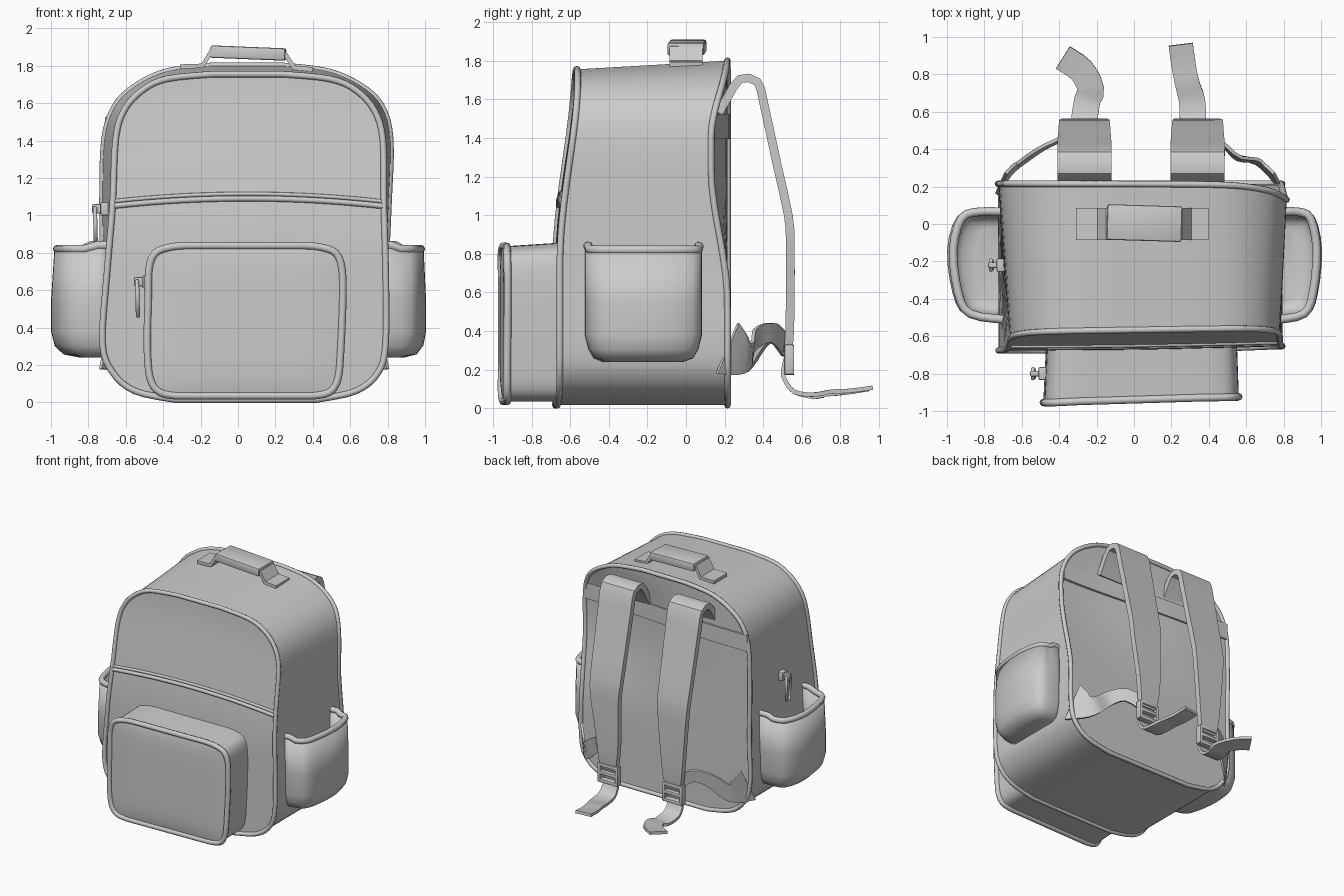
import bpy, bmesh, math
from mathutils import Vector

if "Cube" in bpy.data.objects:
    bpy.data.objects.remove(bpy.data.objects["Cube"])


def smooth(pts, n=4):
    """Catmull-Rom resampling of tuples of any dimension."""
    p = [pts[0]] + list(pts) + [pts[-1]]
    out = []
    for i in range(1, len(p) - 2):
        for k in range(n):
            t = k / n
            out.append(tuple(0.5 * (2 * b + (c - a) * t + (2 * a - 5 * b + 4 * c - d) * t * t
                                    + (3 * b - a - 3 * c + d) * t ** 3)
                             for a, b, c, d in zip(p[i - 1], p[i], p[i + 1], p[i + 2])))
    return out + [tuple(pts[-1])]


def finish(name, bm, angle=35):
    bmesh.ops.recalc_face_normals(bm, faces=bm.faces)
    me = bpy.data.meshes.new(name)
    bm.to_mesh(me)
    bm.free()
    ob = bpy.data.objects.new(name, me)
    bpy.context.collection.objects.link(ob)
    bpy.ops.object.select_all(action='DESELECT')
    ob.select_set(True)
    bpy.context.view_layer.objects.active = ob
    bpy.ops.object.shade_smooth_by_angle(angle=math.radians(angle))
    return ob


def tube(name, pts, r, cyclic=False):
    cu = bpy.data.curves.new(name, 'CURVE')
    cu.dimensions = '3D'
    cu.bevel_depth, cu.bevel_resolution, cu.use_fill_caps = r, 2, True
    sp = cu.splines.new('POLY')
    sp.points.add(len(pts) - 1)
    for q, p in zip(sp.points, pts):
        q.co = (*p, 1)
    sp.use_cyclic_u = cyclic
    ob = bpy.data.objects.new(name, cu)
    bpy.context.collection.objects.link(ob)
    return ob


def box(name, lo, hi, bevel=0.01):
    bm = bmesh.new()
    bmesh.ops.create_cube(bm, size=1)
    for v in bm.verts:
        v.co = [(a + b) / 2 + c * (b - a) for a, b, c in zip(lo, hi, v.co)]
    bmesh.ops.bevel(bm, geom=bm.edges[:], offset=bevel, segments=2, affect='EDGES', profile=0.5)
    return finish(name, bm)


def ribbon(name, pts, wdir, thick, n=4):
    """Flat strap along points (x, y, z, width)."""
    pts = smooth(pts, n) if n > 1 else pts
    cs = [Vector(p[:3]) for p in pts]
    bm = bmesh.new()
    rings = []
    for i, c in enumerate(cs):
        t = (cs[min(i + 1, len(cs) - 1)] - cs[max(i - 1, 0)]).normalized()
        w = Vector(wdir)
        w = (w - t * w.dot(t)).normalized()
        nn = t.cross(w) * thick / 2
        w = w * pts[i][3] / 2
        rings.append([bm.verts.new(c + o) for o in (w + nn, nn - w, -w - nn, w - nn)])
    for a, b in zip(rings, rings[1:]):
        for k in range(4):
            bm.faces.new((a[k], a[(k + 1) % 4], b[(k + 1) % 4], b[k]))
    bm.faces.new(rings[0])
    bm.faces.new(rings[-1])
    return finish(name, bm)


def panel_loft(name, front, back, yf, yb, cols=12, n=4):
    """Two panels from rows (x_left, x_right, z), joined round their edge."""
    bm = bmesh.new()
    edges = []
    for rows, fy in ((front, yf), (back, yb)):
        g = []
        for xl, xr, z in smooth(rows, n):
            xs = [xl + (xr - xl) * k / cols for k in range(cols + 1)]
            g.append([bm.verts.new((x, fy(x, z), z)) for x in xs])
        for a, b in zip(g, g[1:]):
            for k in range(cols):
                bm.faces.new((a[k], a[k + 1], b[k + 1], b[k]))
        edges.append(g[0] + [r[-1] for r in g[1:]] + g[-1][-2::-1] + [r[0] for r in g[-2:0:-1]])
    f, b = edges
    for i in range(len(f)):
        j = (i + 1) % len(f)
        bm.faces.new((f[i], f[j], b[j], b[i]))
    rims = [[v.co.copy() for v in e] for e in edges]
    finish(name, bm)
    return rims


# Main bag
def step(a, b, x):
    t = max(0, min(1, (x - a) / (b - a)))
    return t * t * (3 - 2 * t)


def front_y(x, z):
    bulge = 0.02 * max(0, 1 - ((x - 0.05) / 0.7) ** 2)
    return -0.665 + 0.1 * step(0.75, 1.8, z) + 0.015 * x - bulge * step(1.9, 1.2, z) * 0.5


def back_y(x, z):
    dip = 0.085 * step(0.55, 1.25, z) * step(1.85, 1.4, z)
    return 0.215 - dip * step(-0.5, 0.8, x)


lower = [(-0.34, 0.42, 0.015), (-0.55, 0.63, 0.06), (-0.67, 0.75, 0.16), (-0.725, 0.79, 0.32)]
front = lower + [(-0.70, 0.79, 0.7), (-0.67, 0.78, 1.06), (-0.655, 0.775, 1.4), (-0.61, 0.73, 1.56),
                 (-0.51, 0.63, 1.67), (-0.38, 0.49, 1.73), (-0.14, 0.24, 1.755)]
back = lower + [(-0.72, 0.79, 0.7), (-0.725, 0.805, 1.06), (-0.715, 0.815, 1.4), (-0.66, 0.77, 1.58),
                (-0.55, 0.66, 1.69), (-0.38, 0.48, 1.77), (-0.14, 0.24, 1.80)]
for nm, rim in zip(("front_piping", "back_piping"), panel_loft("bag_body", front, back, front_y, back_y)):
    tube(nm, rim, 0.017, True)

# Seam across the front
seam = [(x, 1.05 + 0.04 * (1 - ((x - 0.05) / 0.72) ** 2)) for x in [-0.66 + 1.435 * k / 16 for k in range(17)]]
tube("front_seam", [(x, front_y(x, z) - 0.004, z) for x, z in seam], 0.015)
tube("front_flap_edge", [(x, front_y(x, z + 0.025) - 0.002, z + 0.025) for x, z in seam], 0.011)


# Front pocket
def pocket_y(x, z):
    px, pz = abs((x - 0.04) / 0.54), abs((z - 0.44) / 0.41)
    return -0.935 + 0.03 * (x - 0.04) - 0.022 * max(0, 1 - px ** 6) * max(0, 1 - pz ** 6)


pf = [(-0.33, 0.40, 0.035), (-0.42, 0.49, 0.055), (-0.47, 0.535, 0.13), (-0.485, 0.55, 0.3), (-0.48, 0.56, 0.55),
      (-0.475, 0.555, 0.72), (-0.44, 0.52, 0.8), (-0.36, 0.44, 0.83), (-0.28, 0.35, 0.838)]
pb = [(a + 0.015, b - 0.01, z + 0.02 * step(0.4, 0.84, z)) for a, b, z in pf]
rim = panel_loft("front_pocket", pf, pb, pocket_y, lambda x, z: -0.64)[0]
tube("front_pocket_piping", rim, 0.02, True)

# Open side pockets
plan = smooth([(0, .065), (.14, .065), (.24, .03), (.29, -.14), (.26, -.37), (.19, -.48), (0, -.51)], 3)
levels = [(.255, .5, .72), (.27, .78, .86), (.31, .92, .94), (.38, .98, 1), (.55, .98, 1), (.84, .92, 1)]
for nm, bx, s in (("left", -0.70, -1), ("right", 0.78, 0.74)):
    bm = bmesh.new()
    rings = []
    for z, d, ys in levels:
        rings.append([bm.verts.new((bx + s * px * d, -0.22 + (py + 0.22) * ys, z - 0.02 * (z > .8) * (px > .1)))
                      for px, py in plan])
    for a, b in zip(rings, rings[1:]):
        for k in range(len(plan) - 1):
            bm.faces.new((a[k], a[k + 1], b[k + 1], b[k]))
    bm.faces.new(rings[0])
    rim = [v.co.copy() for v in rings[-1]]
    ob = finish(nm + "_side_pocket", bm, 50)
    m = ob.modifiers.new("thickness", 'SOLIDIFY')
    m.thickness, m.offset = 0.03, 0
    tube(nm + "_side_pocket_rim", rim, 0.023)

# Top handle
ribbon("handle_strap", [(-.31, 0, 1.795, .17), (-.19, 0, 1.80, .17), (-.14, 0, 1.88, .17), (-.10, 0, 1.885, .17),
                        (.22, 0, 1.87, .17), (.25, 0, 1.865, .17), (.30, 0, 1.79, .17), (.40, 0, 1.78, .17)],
       (0, 1, 0), 0.025, 1)
grip = box("handle_grip", (-.2, -.095, -.033), (.2, .095, .033))
grip.location, grip.rotation_euler = (.055, .005, 1.868), (0, 0.04, -0.03)

# Band on the back panel
bandpts = [-0.71 + 1.51 * k / 10 for k in range(11)]
ribbon("back_band", [(x, back_y(x, 1.46) + 0.004, 1.46, 0.13) for x in bandpts], (0, 0, 1), 0.022, 1)

# Shoulder straps with buckles, loose tails and lower webbing
tails = {"left": [(-.25, .66, .06, .14), (-.23, .72, .07, .14), (-.28, .82, .08, .14), (-.38, .89, .09, .14)],
         "right": [(.31, .66, .07, .14), (.285, .75, .085, .13), (.265, .85, .09, .13), (.25, .96, .105, .13)]}
webs = {"left": [(-.27, .52, .31, .10), (-.38, .46, .39, .10), (-.5, .40, .36, .11), (-.6, .33, .27, .13),
                 (-.65, .29, .27, .2), (-.71, .215, .31, .29)],
        "right": [(.32, .52, .31, .10), (.45, .45, .39, .10), (.55, .36, .36, .11), (.65, .335, .28, .13),
                  (.71, .29, .27, .2), (.775, .215, .31, .29)]}
for side, cx, bx in (("left", -.265, -.265), ("right", .34, .315)):
    ribbon(side + "_shoulder_strap",
           [(cx, .17, 1.53, .29), (cx, .215, 1.61, .29), (cx, .28, 1.705, .29), (cx, .37, 1.69, .29),
            (cx, .405, 1.57, .29), (cx, .47, 1.27, .28), (cx, .53, 1.0, .27), (cx, .54, .85, .25),
            (bx, .54, .55, .20), (bx, .535, .36, .16), (bx, .525, .29, .12)], (1, 0, 0), 0.045, 2)
    ribbon(side + "_strap_tail", [(bx, .525, .29, .12), (bx, .505, .2, .12), (bx, .51, .15, .13),
                                  (bx, .56, .085, .14)] + tails[side], (1, 0, 0), 0.022, 3)
    ribbon(side + "_lower_webbing", webs[side], (0, 0.15, 1), 0.018, 3)
    for z in (.185, .25, .315):
        box(side + "_buckle_bar", (bx - .085, .51, z - .014), (bx + .085, .56, z + .014), .006)
    for s in (-1, 1):
        box(side + "_buckle_side", (bx + s * .078 - .013, .51, .175), (bx + s * .078 + .013, .56, .325), .006)

# Zip sliders and pulls
for nm, x, y, z in (("side_zip", -.70, -.22, 1.04), ("pocket_zip", -.475, -.8, .65)):
    box(nm + "_slider", (x - .035, y - .035, z - .04), (x + .02, y + .035, z + .03), .008)
    box(nm + "_bridge", (x - .08, y - .015, z - .03), (x - .03, y + .015, z + .02), .006)
    tube(nm + "_pull", [(x - .065, y - .028, z), (x - .065, y + .028, z),
                        (x - .06, y + .022, z - .19), (x - .06, y - .022, z - .19)], .011, True)
